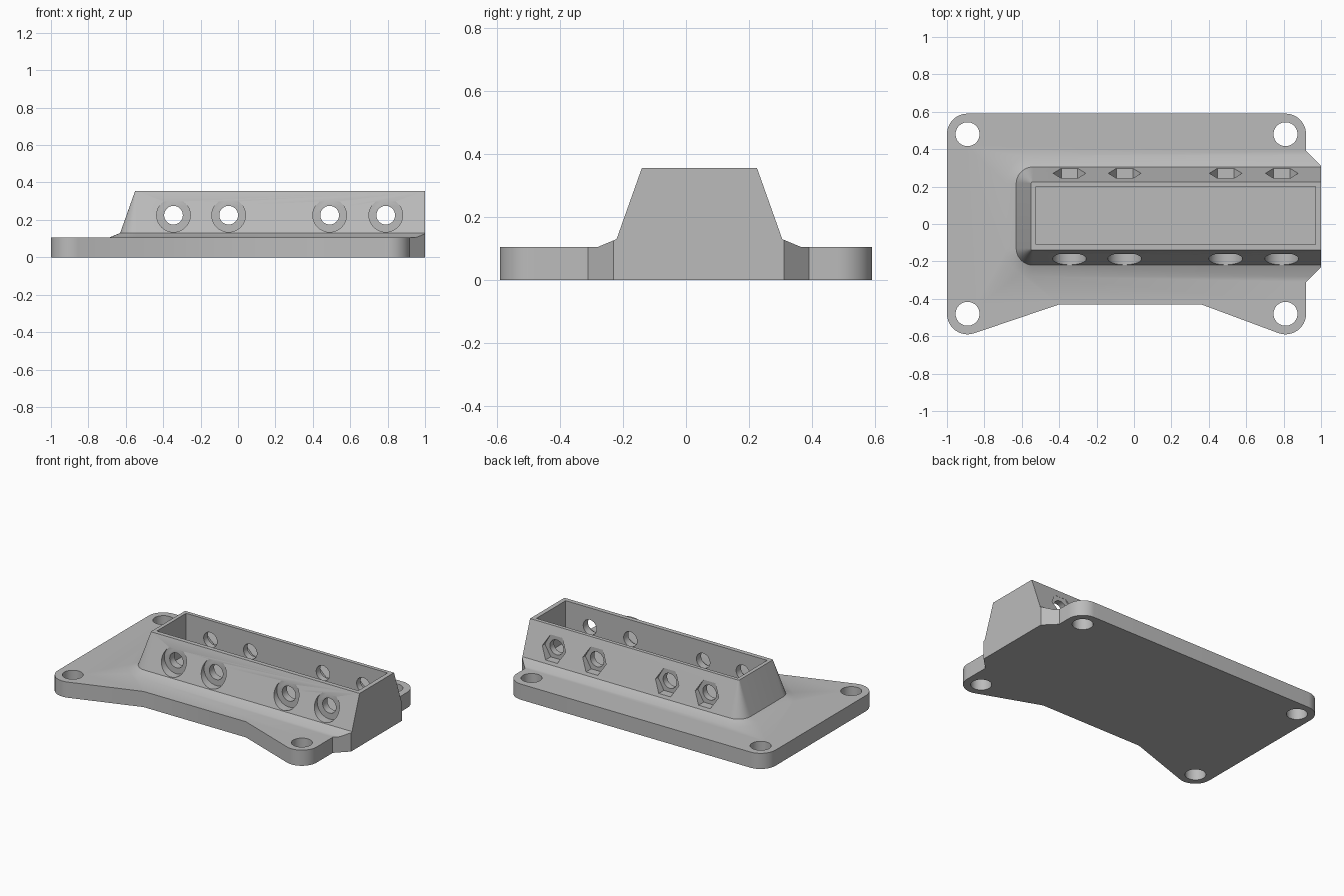
import bpy, bmesh, math
from mathutils import Matrix

if "Cube" in bpy.data.objects:
    bpy.data.objects.remove(bpy.data.objects["Cube"], do_unlink=True)

grey = bpy.data.materials.new("light grey plastic")
grey.use_nodes = True
COLOUR = (0.5, 0.5, 0.5, 1)
grey.diffuse_color = COLOUR
grey.node_tree.nodes["Principled BSDF"].inputs["Base Color"].default_value = COLOUR


def finish(name, bm):
    bmesh.ops.recalc_face_normals(bm, faces=bm.faces)
    mesh = bpy.data.meshes.new(name)
    bm.to_mesh(mesh)
    bm.free()
    mesh.materials.append(grey)
    obj = bpy.data.objects.new(name, mesh)
    bpy.context.collection.objects.link(obj)
    return obj


def loft(name, rings):
    """Closed solid through matching rings of 3D points."""
    bm = bmesh.new()
    loops = [[bm.verts.new(p) for p in ring] for ring in rings]
    n = len(loops[0])
    for a, b in zip(loops, loops[1:]):
        for i in range(n):
            j = (i + 1) % n
            bm.faces.new((a[i], a[j], b[j], b[i]))
    bm.faces.new(loops[0][::-1])
    bm.faces.new(loops[-1])
    return finish(name, bm)


def prism(name, outline, z0, z1):
    return loft(name, [[(x, y, z) for x, y in outline] for z in (z0, z1)])


def box(name, x0, x1, y0, y1, z0, z1):
    return prism(name, [(x0, y0), (x1, y0), (x1, y1), (x0, y1)], z0, z1)


def arc(cx, cy, r, a0, a1, n=12):
    angles = [math.radians(a0 + (a1 - a0) * i / n) for i in range(n + 1)]
    return [(cx + r * math.cos(a), cy + r * math.sin(a)) for a in angles]


def bore_y(name, x, z, r, y0, y1, sides):
    """Cylinder or hexagon along y."""
    ring = arc(x, z, r, 0, 360, sides)[:-1]
    return loft(name, [[(px, y, pz) for px, pz in ring] for y in (y0, y1)])


def combine(target, tool, operation):
    mod = target.modifiers.new(operation.lower(), 'BOOLEAN')
    mod.operation = operation
    mod.solver = 'EXACT'
    mod.object = tool
    bpy.context.view_layer.objects.active = target
    bpy.ops.object.modifier_apply(modifier=mod.name)
    bpy.data.objects.remove(tool, do_unlink=True)


# Housing: tapered walls with rounded left corners, flaring into the plate
def housing_ring(z, grow, r):
    x0, y0, y1 = -0.63 - grow, -0.22 - grow, 0.305 + grow
    pts = [(1.2, y0), (1.2, y1)]
    pts += arc(x0 + r, y1 - r, r, 90, 180, 10)
    pts += arc(x0 + r, y0 + r, r, 180, 270, 10)
    return [(x, y, z) for x, y in pts]


bracket = box("mounting_bracket", -1.3, 1.3, -0.9, 0.9, -0.1, 0.105)
housing = loft("housing", [housing_ring(0.08, 0.12, 0.21),
                           housing_ring(0.13, 0, 0.09),
                           housing_ring(0.355, -0.08, 0.008)])
combine(bracket, housing, 'UNION')

# Plate outline trims everything
outline = arc(-0.89, -0.48, 0.11, 180, 288)
outline += [(-0.40, -0.43), (0.36, -0.43)]
outline += arc(0.81, -0.48, 0.11, 252, 360)
outline += [(0.92, -0.31), (1, -0.23), (1, 0.31), (0.92, 0.39)]
outline += arc(0.81, 0.48, 0.11, 0, 90) + arc(-0.89, 0.48, 0.11, 90, 180)
combine(bracket, prism("outline", outline, 0, 0.6), 'INTERSECT')

# Open pocket
combine(bracket, box("pocket", -0.525, 0.97, -0.11, 0.20, 0.08, 0.6), 'DIFFERENCE')

# Corner screw holes
for x in (-0.89, 0.81):
    for y in (-0.48, 0.48):
        hole = prism("corner_hole", arc(x, y, 0.064, 0, 360, 40)[:-1], -0.1, 0.3)
        combine(bracket, hole, 'DIFFERENCE')

# Cross bolts: through hole, round head seat in front, hexagonal nut seat behind
for x in (-0.345, -0.05, 0.49, 0.79):
    for r, y0, y1, sides in ((0.05, -0.5, 0.5, 32), (0.09, -0.5, -0.16, 40),
                             (0.087, 0.243, 0.5, 6)):
        combine(bracket, bore_y("bolt_bore", x, 0.225, r, y0, y1, sides), 'DIFFERENCE')

bpy.ops.object.select_all(action='DESELECT')
bracket.select_set(True)
bpy.context.view_layer.objects.active = bracket
bpy.ops.object.shade_smooth_by_angle(angle=math.radians(30))
